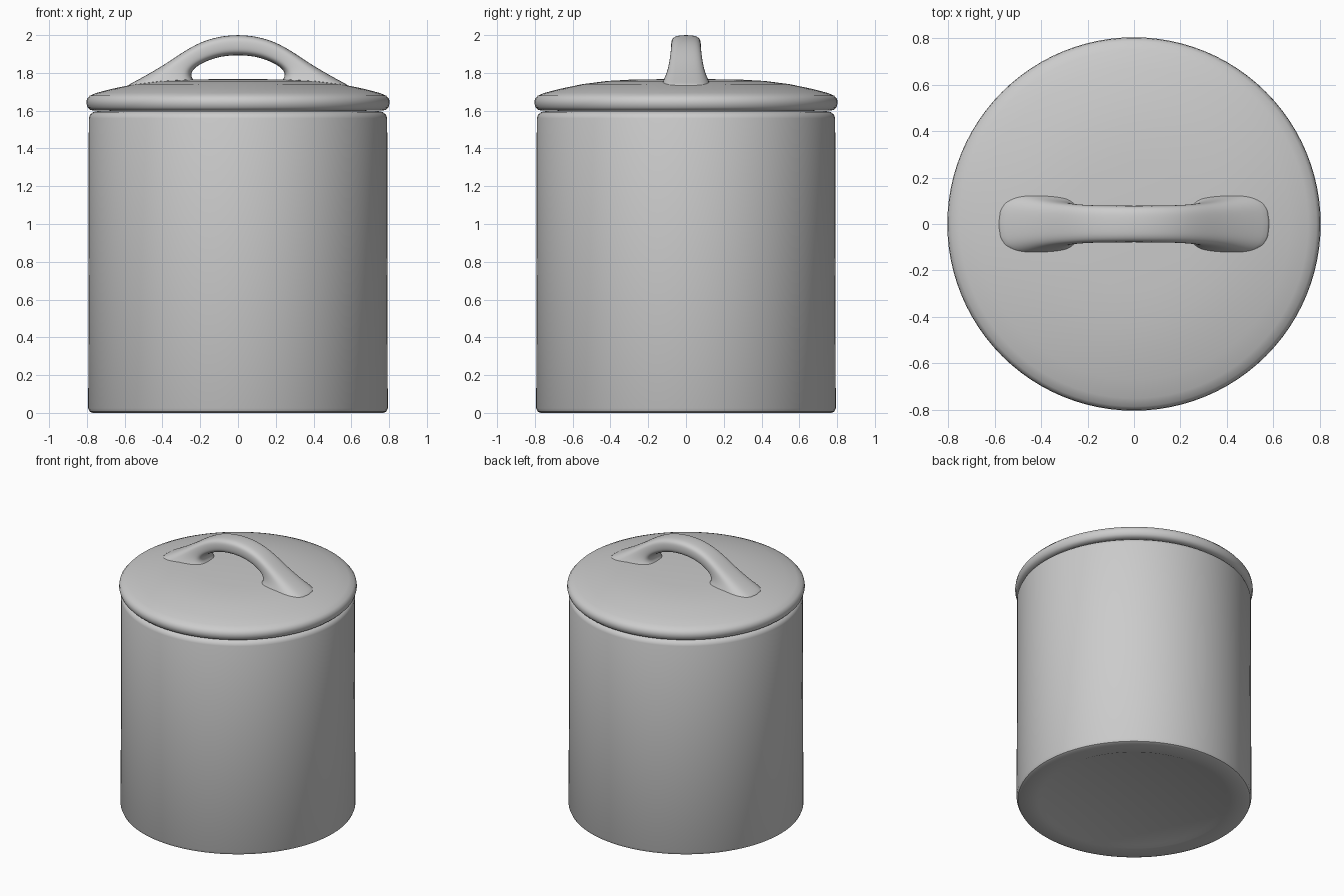
import bpy, bmesh
from math import cos, sin, pi, radians, copysign
from mathutils import Vector

cube = bpy.data.objects.get("Cube")
if cube:
    bpy.data.objects.remove(cube)

clay = bpy.data.materials.new("grey clay")
clay.use_nodes = True
grey = (0.6, 0.6, 0.6, 1)
clay.diffuse_color = grey
clay.node_tree.nodes["Principled BSDF"].inputs["Base Color"].default_value = grey


def finish(name, bm, angle):
    bmesh.ops.recalc_face_normals(bm, faces=bm.faces)
    mesh = bpy.data.meshes.new(name)
    bm.to_mesh(mesh)
    bm.free()
    mesh.materials.append(clay)
    ob = bpy.data.objects.new(name, mesh)
    bpy.context.collection.objects.link(ob)
    bpy.ops.object.select_all(action="DESELECT")
    ob.select_set(True)
    bpy.context.view_layer.objects.active = ob
    bpy.ops.object.shade_smooth_by_angle(angle=radians(angle))
    return ob


def lathe(name, profile, angle=40, steps=96):
    """Turn a (radius, height) profile around the z axis."""
    bm = bmesh.new()
    verts = [bm.verts.new((r, 0, z)) for r, z in profile]
    edges = [bm.edges.new(pair) for pair in zip(verts, verts[1:])]
    bmesh.ops.spin(bm, geom=verts + edges, cent=(0, 0, 0), axis=(0, 0, 1),
                   angle=2 * pi, steps=steps, use_duplicate=False)
    bmesh.ops.remove_doubles(bm, verts=bm.verts, dist=0.0005)
    return finish(name, bm, angle)


# Hollow jar with a shallow recessed foot and chamfered rim
lathe("jar_body", [
    (0, 0.012), (0.62, 0.012), (0.65, 0), (0.77, 0), (0.785, 0.007),
    (0.793, 0.025), (0.79, 1.56), (0.783, 1.58), (0.765, 1.593), (0.74, 1.598),
    (0.7, 1.595), (0.69, 1.57), (0.69, 0.1), (0.66, 0.07), (0, 0.07)])

# Domed lid with a rounded rim and a locating flange below
lathe("lid", [
    (0, 1.59), (0.64, 1.59), (0.65, 1.54), (0.67, 1.54), (0.68, 1.6),
    (0.765, 1.6), (0.785, 1.605), (0.797, 1.618), (0.803, 1.64), (0.8, 1.662),
    (0.785, 1.679), (0.75, 1.694), (0.67, 1.715), (0.55, 1.74), (0.42, 1.757),
    (0.28, 1.765), (0, 1.768)])

# Arched handle: half its stations as outer x, outer z, inner x, inner z, half width
half = [
    (0.1, 1.994, 0.09, 1.888, 0.08), (0.2, 1.964, 0.165, 1.864, 0.081),
    (0.29, 1.912, 0.225, 1.832, 0.086), (0.37, 1.857, 0.252, 1.798, 0.094),
    (0.46, 1.802, 0.24, 1.765, 0.108), (0.56, 1.748, 0.21, 1.735, 0.13),
    (0.63, 1.712, 0.2, 1.7, 0.14)]
stations = [(-a, b, -c, d, w) for a, b, c, d, w in reversed(half)]
stations += [(0, 2.003, 0, 1.895, 0.079)] + half

bm = bmesh.new()
rings = []
sides = 20
for ox, oz, ix, iz, width in stations:
    outer, inner = Vector((ox, 0, oz)), Vector((ix, 0, iz))
    mid, reach = (outer + inner) / 2, (outer - inner) / 2
    ring = []
    for k in range(sides):
        c, s = cos(2 * pi * k / sides), sin(2 * pi * k / sides)
        # Rounded-rectangle section
        u, v = (copysign(abs(q) ** 0.65, q) for q in (c, s))
        ring.append(bm.verts.new(mid + reach * v + Vector((0, width * u, 0))))
    rings.append(ring)
for a, b in zip(rings, rings[1:]):
    for k in range(sides):
        n = (k + 1) % sides
        bm.faces.new((a[k], a[n], b[n], b[k]))
bm.faces.new(rings[0])
bm.faces.new(rings[-1])
handle = finish("lid_handle", bm, 60)
smooth = handle.modifiers.new("smooth", "SUBSURF")
smooth.levels = smooth.render_levels = 2
